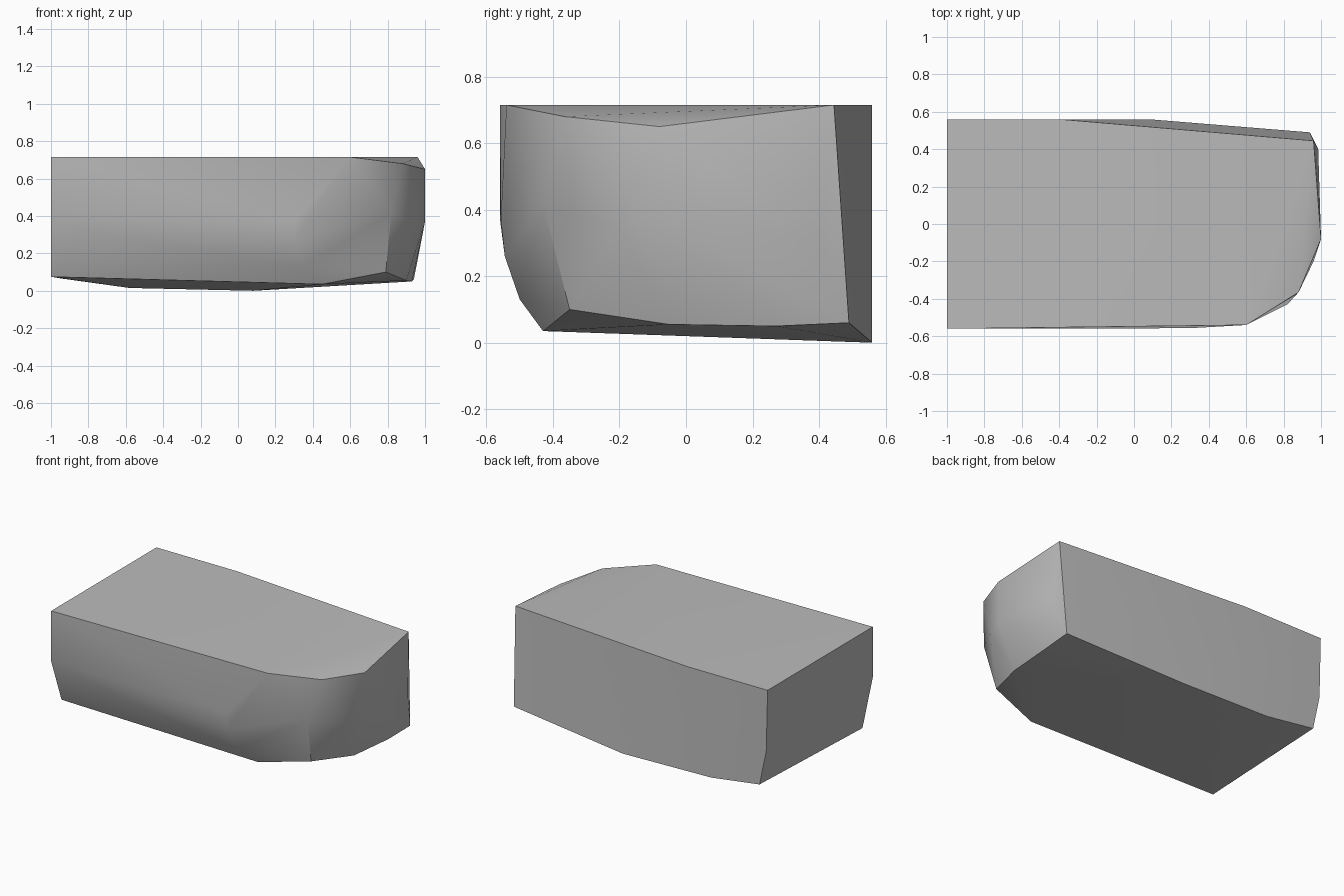
import bpy
import bmesh
import math

cube = bpy.data.objects.get("Cube")
if cube:
    bpy.data.objects.remove(cube, do_unlink=True)

# Single stone colour
stone = bpy.data.materials.new("grey stone")
stone.use_nodes = True
grey = (0.5, 0.5, 0.5, 1)
stone.diffuse_color = grey
stone.node_tree.nodes["Principled BSDF"].inputs["Base Color"].default_value = grey

TOP, BACK, FRONT, CUT = 0.715, 0.56, -0.56, -1.0

# Flat top outline, dipping at the worn end
top = [(CUT, FRONT, TOP), (0.6, -0.54, TOP), (0.88, -0.365, 0.68),
       (1, -0.08, 0.65), (0.96, 0.445, TOP), (-0.4, BACK, TOP), (CUT, BACK, TOP)]

# Rounded front belly
belly = [(CUT, FRONT, 0.375), (0.3, -0.557, 0.37), (0.3, -0.545, 0.26),
         (-0.5, -0.545, 0.26), (0.35, -0.5, 0.13)]

# Chipped and rounded end
worn_end = [(0.82, -0.43, 0.42), (0.96, -0.2, 0.35), (1, -0.08, 0.37),
            (0.985, 0.4, 0.31)]

# Underside outline and the slightly bowed back
base = [(CUT, -0.45, 0.075), (0.45, -0.43, 0.035), (0.79, -0.35, 0.1),
        (0.9, -0.05, 0.055), (0.93, 0.27, 0.05), (0.94, 0.49, 0.06),
        (0.08, BACK, 0), (-0.58, BACK, 0.015), (-0.94, BACK, 0.065),
        (-0.99, BACK, 0.3)]

# Wrap the outlines in one faceted block
bm = bmesh.new()
for point in top + belly + worn_end + base:
    bm.verts.new(point)
hull = bmesh.ops.convex_hull(bm, input=bm.verts[:])
loose = {g for g in hull["geom_interior"] + hull["geom_unused"]
         if isinstance(g, bmesh.types.BMVert)}
bmesh.ops.delete(bm, geom=list(loose), context="VERTS")
bmesh.ops.dissolve_limit(bm, angle_limit=math.radians(1),
                         verts=bm.verts[:], edges=bm.edges[:])
bmesh.ops.recalc_face_normals(bm, faces=bm.faces[:])

mesh = bpy.data.meshes.new("stone_block")
bm.to_mesh(mesh)
bm.free()
mesh.materials.append(stone)
block = bpy.data.objects.new("stone_block", mesh)
bpy.context.collection.objects.link(block)

# Smooth the worn surfaces, keep the broken edges crisp
bpy.ops.object.select_all(action="DESELECT")
block.select_set(True)
bpy.context.view_layer.objects.active = block
bpy.ops.object.shade_smooth_by_angle(angle=math.radians(30))
